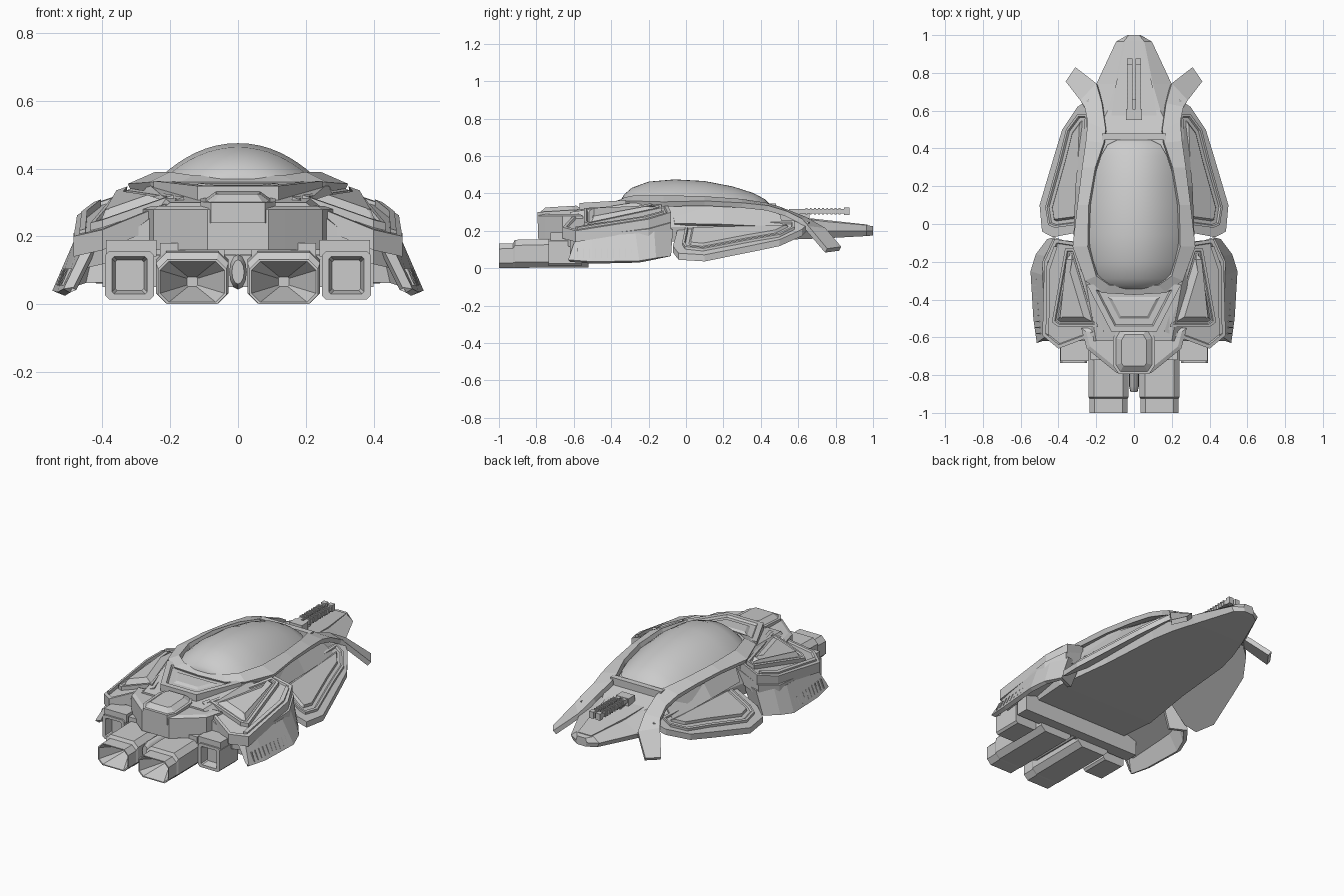
import bpy, bmesh, math
from mathutils import Vector

if "Cube" in bpy.data.objects:
    bpy.data.objects.remove(bpy.data.objects["Cube"])


def finish(name, bm, mirror=False, smooth=None):
    bmesh.ops.recalc_face_normals(bm, faces=bm.faces)
    return to_object(name, bm, mirror, smooth)


def to_object(name, bm, mirror=False, smooth=None):
    me = bpy.data.meshes.new(name)
    bm.to_mesh(me)
    bm.free()
    ob = bpy.data.objects.new(name, me)
    bpy.context.collection.objects.link(ob)
    if mirror:
        ob.modifiers.new("Mirror", 'MIRROR').use_clip = True
    if smooth:
        bpy.context.view_layer.objects.active = ob
        ob.select_set(True)
        bpy.ops.object.shade_smooth_by_angle(angle=math.radians(smooth))
        ob.select_set(False)
    return ob


def loft(name, rings, mirror=False, smooth=None):
    """Skin closed rings of equal length and cap the ends."""
    bm = bmesh.new()
    vs = [[bm.verts.new(p) for p in r] for r in rings]
    n = len(vs[0])
    for a, b in zip(vs, vs[1:]):
        for i in range(n):
            bm.faces.new((a[i], a[(i + 1) % n], b[(i + 1) % n], b[i]))
    bm.faces.new(vs[0])
    bm.faces.new(vs[-1])
    return finish(name, bm, mirror, smooth)


def plate(name, outline, zf, thick, insets=(), mirror=True):
    """Slab on the plane zf(x, y) with stepped inset panels on its top."""
    bm = bmesh.new()
    top = [bm.verts.new((x, y, zf(x, y))) for x, y in outline]
    low = [bm.verts.new((x, y, zf(x, y) - thick)) for x, y in outline]
    n = len(top)
    face = bm.faces.new(top)
    bm.faces.new(low)
    for i in range(n):
        bm.faces.new((top[i], top[(i + 1) % n], low[(i + 1) % n], low[i]))
    bmesh.ops.recalc_face_normals(bm, faces=bm.faces)
    for t, d in insets:
        bmesh.ops.inset_region(bm, faces=[face], thickness=t, use_even_offset=True)
        if d:
            face.normal_update()
            nrm = face.normal.copy()
            bmesh.ops.translate(bm, verts=face.verts, vec=nrm * d)
    return to_object(name, bm, mirror)


def ribbon(name, pairs, thick, smooth=None):
    """Mirrored strip between two edge lines, thickened inward."""
    bm = bmesh.new()
    rows = [(bm.verts.new(a), bm.verts.new(b)) for a, b in pairs]
    for (a, b), (c, d) in zip(rows, rows[1:]):
        bm.faces.new((a, b, d, c))
    bmesh.ops.recalc_face_normals(bm, faces=bm.faces)
    if sum(f.normal.z for f in bm.faces) < 0:
        bmesh.ops.reverse_faces(bm, faces=bm.faces)
    ob = to_object(name, bm, smooth=smooth)
    s = ob.modifiers.new("Solidify", 'SOLIDIFY')
    s.thickness, s.offset = thick, -1
    ob.modifiers.new("Mirror", 'MIRROR')
    return ob


def boxes(name, items, mirror=False):
    """Several boxes given as (x0, x1, y0, y1, z0, z1)."""
    bm = bmesh.new()
    for x0, x1, y0, y1, z0, z1 in items:
        vs = bmesh.ops.create_cube(bm, size=1)['verts']
        bmesh.ops.scale(bm, verts=vs, vec=(x1 - x0, y1 - y0, z1 - z0))
        bmesh.ops.translate(bm, verts=vs, vec=((x0 + x1) / 2, (y0 + y1) / 2, (z0 + z1) / 2))
    return finish(name, bm, mirror)


def chamfer_ring(cx, cz, w, h, c, y):
    pts = [(w, h - c), (w - c, h), (c - w, h), (-w, h - c),
           (-w, c - h), (c - w, -h), (w - c, -h), (w, c - h)]
    return [(cx + x, y, cz + z) for x, z in pts]


# Main hull: six-sided sections (y, bottom w, z, middle w, z, top w, z)
hull = [(1.0, .028, .175, .035, .20, .028, .225), (.965, .08, .172, .095, .20, .055, .23),
        (.74, .17, .16, .20, .20, .10, .25), (.6, .22, .155, .25, .205, .14, .27),
        (.47, .25, .15, .27, .215, .20, .305), (.1, .28, .145, .285, .22, .255, .355),
        (-.25, .33, .14, .35, .22, .265, .355), (-.62, .30, .145, .33, .20, .20, .30)]
loft("hull", [[(-wb, y, zb), (-wm, y, zm), (-wt, y, zt), (wt, y, zt), (wm, y, zm), (wb, y, zb)]
              for y, wb, zb, wm, zm, wt, zt in hull])

# Raised nose deck
plate("nose_deck", [(-.13, .5), (.13, .5), (.10, .72), (.045, .97), (-.045, .97), (-.10, .72)],
      lambda x, y: .285 - .11 * (y - .5), .03, mirror=False)

# Smooth canopy: stations (y, half width, base z, top z)
stations = [(-.345, .06, .365, .37), (-.33, .13, .36, .395), (-.29, .185, .36, .43), (-.2, .23, .36, .463),
            (-.06, .25, .355, .475), (.1, .24, .35, .466), (.25, .21, .345, .437),
            (.36, .175, .34, .402), (.42, .14, .335, .37), (.445, .09, .33, .345)]
rings = []
for y, w, zb, zt in stations:
    arc = []
    for i in range(25):
        t = math.sin(math.pi / 2 * (i / 12 - 1))
        arc.append((w * t, y, zb + (zt - zb) * (1 - abs(t) ** 2.1)))
    rings.append(arc)
loft("canopy", rings, smooth=40)

# Canopy frame flowing into the front arms and the broad prongs (inner edge, outer edge)
ribbon("canopy_frame", [((0, -.33, .375), (0, -.375, .36)), ((.13, -.325, .38), (.17, -.365, .36)),
                        ((.2, -.275, .39), (.26, -.3, .36)), ((.245, -.12, .39), (.325, -.12, .355)),
                        ((.24, .1, .385), (.30, .1, .36)), ((.205, .3, .37), (.275, .3, .35)),
                        ((.16, .43, .35), (.255, .44, .335)), ((.15, .5, .33), (.245, .54, .305)),
                        ((.17, .64, .275), (.262, .62, .265)), ((.20, .745, .215), (.285, .655, .225)),
                        ((.31, .83, .115), (.362, .755, .105))], .028)

# Cross bar ahead of the canopy and lower sill under the frame
boxes("front_crossbar", [(-.17, .17, .445, .48, .29, .345)])
ribbon("frame_sill", [((.20, .5, .30), (.28, .52, .22)), ((.25, .2, .33), (.31, .2, .235)),
                      ((.27, -.08, .34), (.32, -.06, .24))], .02)

# Front side wings with recessed and raised panels
wing_z = lambda x, y: .228 - .68 * (x - .27)
plate("front_wing", [(.24, .66), (.30, .62), (.38, .50), (.42, .37), (.50, .10), (.487, -.04),
                     (.43, -.07), (.22, -.03)], wing_z, .035)
plate("front_wing_panel", [(.25, .58), (.30, .58), (.36, .50), (.40, .34), (.47, .09), (.455, -.005), (.42, -.02),
                           (.27, 0)],
      lambda x, y: wing_z(x, y) + .014, .02, [(.012, 0), (.005, -.012), (.018, 0), (.01, .014)])

# Rear shoulder pods with raised triangular wedges
pod_z = lambda x, y: .342 - .35 * (x - .29) + .15 * (y + .1)
plate("rear_pod", [(.29, -.1), (.42, -.08), (.475, -.2), (.485, -.59), (.40, -.66), (.16, -.57), (.24, -.32)],
      pod_z, .06, [(.018, 0), (.005, -.01)])
plate("rear_pod_wedge", [(.315, -.13), (.365, -.13), (.435, -.52), (.40, -.545), (.19, -.545)],
      lambda x, y: pod_z(x, y) + .012, .03, [(.014, 0), (.004, -.008), (.008, 0), (.03, .026)])
plate("rear_pod_rail", [(.405, -.12), (.425, -.12), (.462, -.22), (.468, -.58), (.45, -.59), (.445, -.24)],
      lambda x, y: pod_z(x, y) + .01, .03)
plate("rear_pod_base", [(.24, -.1), (.43, -.08), (.485, -.2), (.47, -.56), (.40, -.63), (.22, -.6)],
      lambda x, y: .29 - .35 * (x - .29) + .12 * (y + .1), .07)

# Flared side skirts, closed at the front, with vent slits
ribbon("side_skirt", [((.30, -.11, .22), (.36, -.12, .06)), ((.42, -.07, .21), (.46, -.08, .065)),
                      ((.47, -.17, .20), (.52, -.16, .055)), ((.485, -.27, .185), (.548, -.25, .04)),
                      ((.47, -.5, .17), (.533, -.5, .035)), ((.46, -.59, .16), (.515, -.63, .045)),
                      ((.43, -.62, .16), (.485, -.62, .05))], .025)
bm = bmesh.new()
for i in range(11):
    y = -.26 - i * .032
    vs = bmesh.ops.create_cube(bm, size=1)['verts']
    bmesh.ops.scale(bm, verts=vs, vec=(.01, .006, .05))
    for v in vs:
        v.co += Vector((.525 + .06 * (y + .26) - .42 * v.co.z, y, .08))
finish("skirt_vents", bm, mirror=True)

# Rear deck between the pods
plate("rear_deck", [(-.25, -.32), (.25, -.32), (.12, -.57), (-.12, -.57)],
      lambda x, y: .362 + .06 * (y + .35), .08, [(.03, 0), (.008, -.012), (.03, 0), (.015, .01)], mirror=False)

# Curved rear collar and the low vent pod on top
plate("rear_collar", [(-.28, -.55), (-.25, -.66), (-.14, -.75), (-.09, -.79), (.09, -.79), (.14, -.75),
                      (.25, -.66), (.28, -.55)],
      lambda x, y: .28, .12, [(.02, .01)], mirror=False)
plate("vent_pod", [(-.075, -.54), (.075, -.54), (.11, -.6), (.11, -.75), (.08, -.795), (-.08, -.795),
                   (-.11, -.75), (-.11, -.6)],
      lambda x, y: .30 + .06 * (y + .795), .06, [(.015, 0), (.03, .022)], mirror=False)

# Main thrusters with hollow pyramid nozzles
loft("main_thruster", [chamfer_ring(.135, .083, .107, .078, .03, -.52),
                       chamfer_ring(.135, .077, .107, .075, .03, -.915),
                       chamfer_ring(.135, .067, .101, .066, .028, -.925),
                       chamfer_ring(.135, .066, .101, .066, .028, -1.0),
                       chamfer_ring(.135, .066, .095, .060, .026, -1.0),
                       chamfer_ring(.135, .066, .016, .014, .004, -.86)], mirror=True)
boxes("thruster_collar", [(.04, .23, -.72, -.58, .14, .18)], mirror=True)

# Small outer thrusters with square recesses
loft("outer_thruster", [chamfer_ring(.32, .085, .072, .072, .012, -.56),
                        chamfer_ring(.32, .085, .072, .072, .012, -.735),
                        chamfer_ring(.32, .085, .052, .055, .006, -.735),
                        chamfer_ring(.32, .085, .042, .045, .006, -.69)], mirror=True)
boxes("outer_thruster_cap", [(.24, .39, -.725, -.5, .14, .19)], mirror=True)

# Central exhaust pipe and under-hull cross beam
rings = []
for r, y in ((.026, -.52), (.026, -.86), (.018, -.89)):
    rings.append([(r * math.cos(a * math.pi / 6), y, .095 + 2 * r * math.sin(a * math.pi / 6)) for a in range(12)])
loft("exhaust_pipe", rings, smooth=40)
boxes("cross_beam", [(-.40, .40, -.54, -.46, .05, .16)])

# Twin nose gun: barrels, muzzles, cooling ribs and mount
gun = [(.008, .034, .6, .85, .292, .316), (.007, .037, .845, .875, .285, .325)]
gun += [(.006, .038, .64 + i * .022, .65 + i * .022, .288, .322) for i in range(9)]
boxes("gun_barrels", gun, mirror=True)
boxes("gun_mount", [(-.042, .042, .55, .61, .26, .318), (-.022, .022, .6, .66, .26, .3)])
